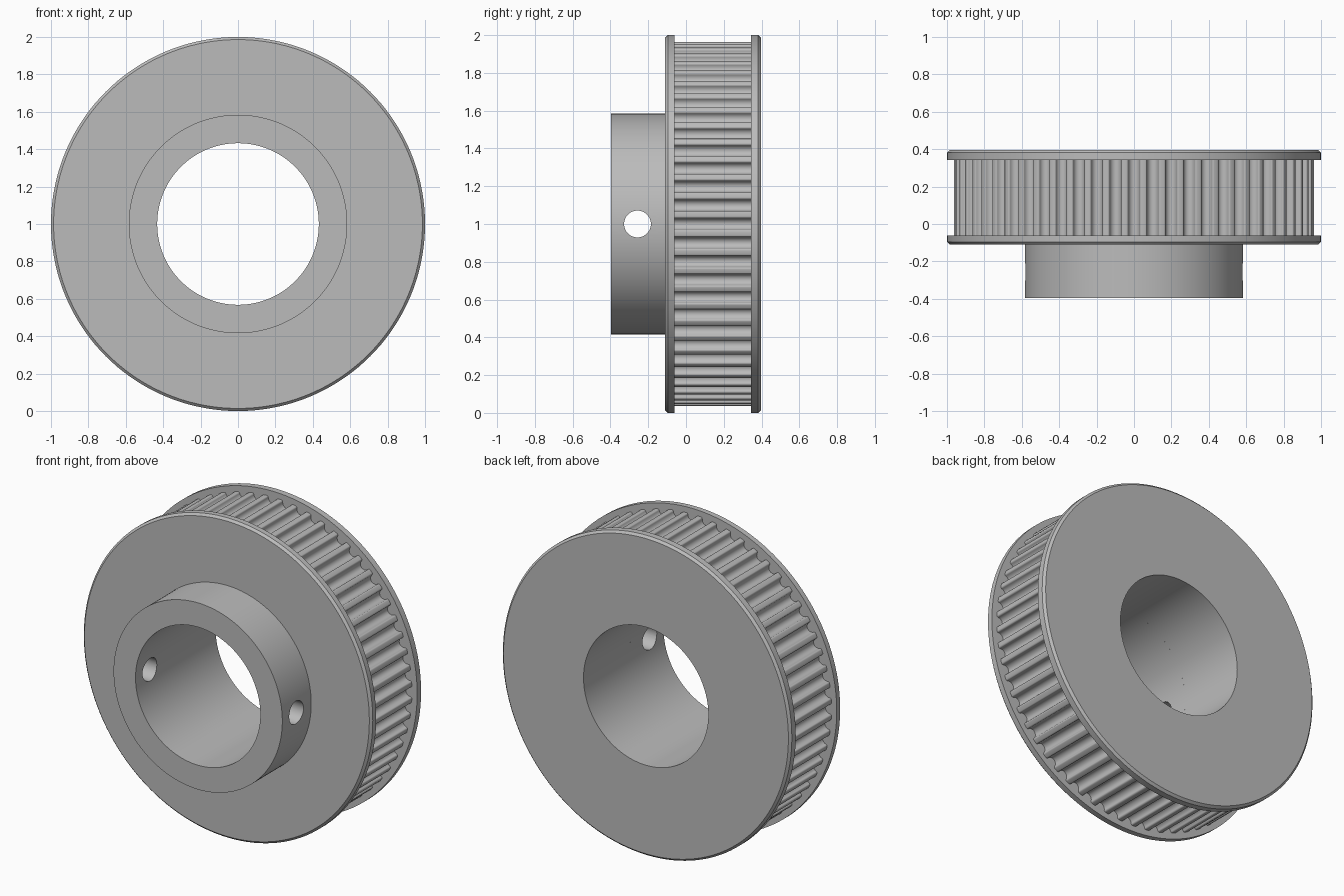
import bpy, bmesh, math
from math import sin, cos, pi, radians

if "Cube" in bpy.data.objects:
    bpy.data.objects.remove(bpy.data.objects["Cube"], do_unlink=True)

TEETH = 60
SEGMENTS = 144
CENTRE_Z = 1.0
BORE, HUB, LAND, RIM = 0.432, 0.584, 0.964, 1.0
HUB_FRONT, FRONT, TOOTH_FRONT, TOOTH_BACK, BACK = -0.396, -0.11, -0.062, 0.343, 0.396

steel = bpy.data.materials.new("steel grey")
steel.use_nodes = True
steel.diffuse_color = (0.5, 0.5, 0.5, 1)
steel.node_tree.nodes["Principled BSDF"].inputs["Base Color"].default_value = (0.5, 0.5, 0.5, 1)


def circle(radius, count=SEGMENTS):
    return [(radius * cos(2 * pi * i / count), radius * sin(2 * pi * i / count)) for i in range(count)]


def ring(name, loops):
    """Closed ring made by joining (outline, y) loops in order."""
    bm = bmesh.new()
    rows = [[bm.verts.new((x, y, z + CENTRE_Z)) for x, z in outline] for outline, y in loops]
    n = len(rows[0])
    for k, row in enumerate(rows):
        nxt = rows[(k + 1) % len(rows)]
        for i in range(n):
            j = (i + 1) % n
            bm.faces.new((row[i], row[j], nxt[j], nxt[i]))
    bmesh.ops.recalc_face_normals(bm, faces=bm.faces)
    mesh = bpy.data.meshes.new(name)
    bm.to_mesh(mesh)
    bm.free()
    mesh.materials.append(steel)
    obj = bpy.data.objects.new(name, mesh)
    bpy.context.collection.objects.link(obj)
    return obj


def activate(obj):
    bpy.ops.object.select_all(action='DESELECT')
    obj.select_set(True)
    bpy.context.view_layer.objects.active = obj


def smooth(obj):
    activate(obj)
    bpy.ops.object.shade_smooth_by_angle(angle=radians(30))


def lathe(name, profile):
    return ring(name, [(circle(r), y) for r, y in profile])


# Flanges, each chamfered on its outer edge
def flange(name, inner, outer):
    bevel = math.copysign(0.014, outer - inner)
    smooth(lathe(name, [(BORE, inner), (RIM, inner), (RIM, outer - bevel),
                        (RIM - 0.014, outer), (BORE, outer)]))


flange("front_flange", TOOTH_FRONT, FRONT)
flange("back_flange", TOOTH_BACK, BACK)

# Toothed ring: round grooves with softened tooth corners
groove, depth, fillet = 0.031, 0.042, 0.01
half = []
for i in range(6):
    a = pi / 2 * i / 5
    half.append((groove * sin(a), LAND - depth + groove * (1 - cos(a))))
for i in range(5):
    a = pi / 2 * i / 4
    half.append((groove + fillet * (1 - cos(a)), LAND - fillet * (1 - sin(a))))
tooth = [(-x, r) for x, r in reversed(half[1:])] + half

outline = []
for t in range(TEETH):
    for x, r in tooth:
        a = 2 * pi * t / TEETH + x / LAND
        outline.append((r * cos(a), r * sin(a)))
bore_edge = [(BORE * x / math.hypot(x, z), BORE * z / math.hypot(x, z)) for x, z in outline]
smooth(ring("toothed_ring", [(bore_edge, TOOTH_FRONT), (outline, TOOTH_FRONT),
                             (outline, TOOTH_BACK), (bore_edge, TOOTH_BACK)]))

# Hub with a set screw hole through both sides
hub = lathe("hub", [(BORE, HUB_FRONT), (HUB, HUB_FRONT), (HUB, FRONT), (BORE, FRONT)])
bpy.ops.mesh.primitive_cylinder_add(vertices=48, radius=0.071, depth=2,
                                    location=(0, -0.257, CENTRE_Z), rotation=(0, pi / 2, 0))
cutter = bpy.context.object
cutter.name = "screw_hole_cutter"
cutter.hide_render = True
cutter.data.materials.append(steel)
cut = hub.modifiers.new("screw_holes", 'BOOLEAN')
cut.operation = 'DIFFERENCE'
cut.solver = 'EXACT'
cut.object = cutter
activate(hub)
bpy.ops.object.modifier_apply(modifier=cut.name)
bpy.data.objects.remove(cutter, do_unlink=True)
smooth(hub)
